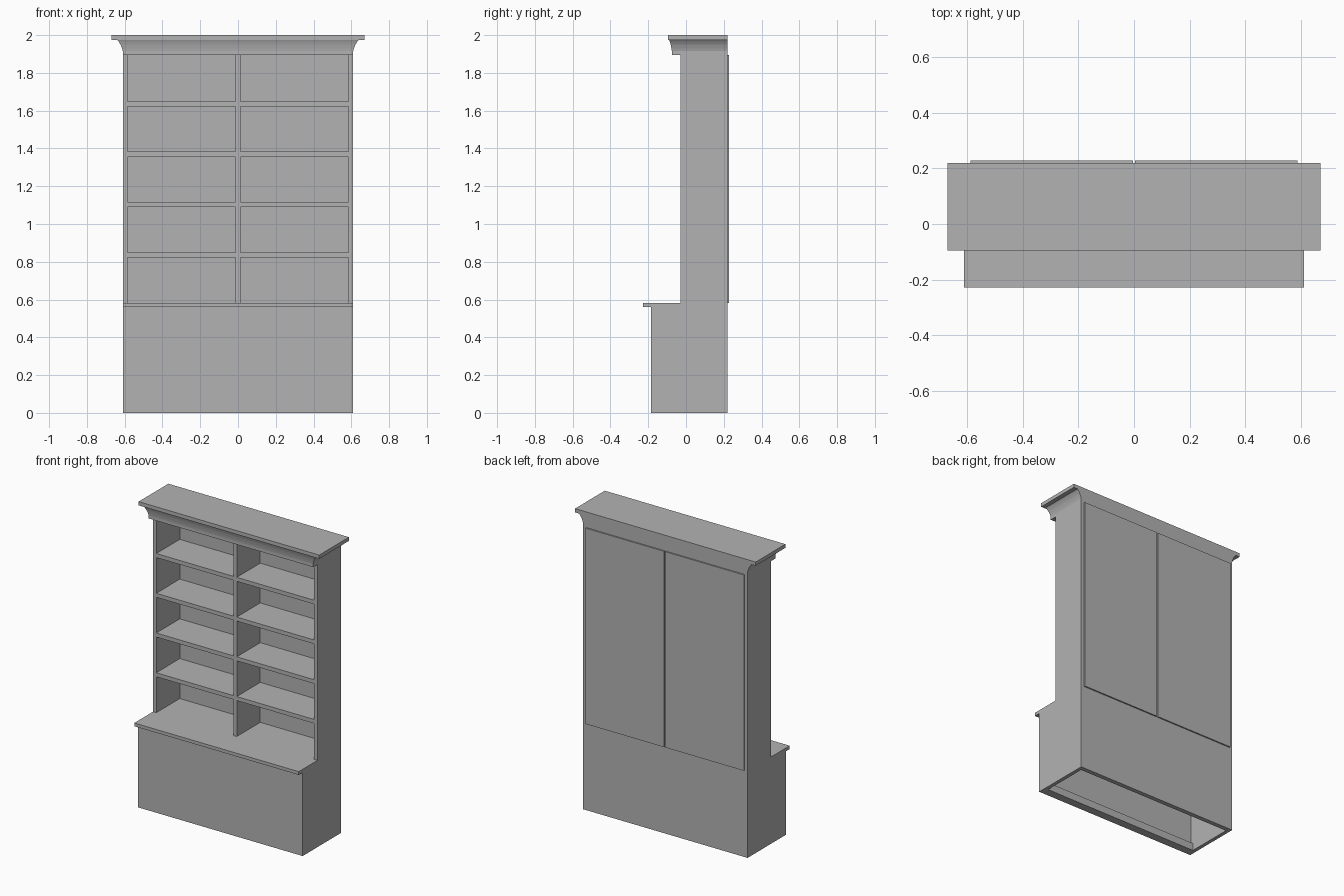
import bpy
import bmesh

cube = bpy.data.objects.get("Cube")
if cube:
    bpy.data.objects.remove(cube, do_unlink=True)

grey = bpy.data.materials.new("plain_grey")
grey.use_nodes = True
colour = (0.45, 0.45, 0.45, 1)
grey.diffuse_color = colour
grey.node_tree.nodes["Principled BSDF"].inputs["Base Color"].default_value = colour


def finish(name, bm):
    bmesh.ops.recalc_face_normals(bm, faces=bm.faces)
    mesh = bpy.data.meshes.new(name)
    bm.to_mesh(mesh)
    bm.free()
    mesh.materials.append(grey)
    obj = bpy.data.objects.new(name, mesh)
    bpy.context.collection.objects.link(obj)
    return obj


def box(name, x, y, z):
    """Box from (low, high) extents on each axis."""
    bm = bmesh.new()
    bmesh.ops.create_cube(bm, size=1)
    for v in bm.verts:
        v.co = [r[0] if c < 0 else r[1] for c, r in zip(v.co, (x, y, z))]
    return finish(name, bm)


def pair(name, x, y, z):
    """The same box on the left (+x) and right (-x)."""
    box("left_" + name, x, y, z)
    box("right_" + name, (-x[1], -x[0]), y, z)


WIDE, INNER, MID = 0.61, 0.585, 0.012
FRONT, BACK, REAR = -0.03, 0.2185, 0.2275
COUNTER, COUNTER_TOP, CROWN = 0.56, 0.582, 1.895

# Hollow base, open underneath
box("base_front", (-WIDE, WIDE), (-0.186, -0.148), (0, COUNTER))
pair("base_side", (INNER, WIDE), (-0.148, BACK), (0, COUNTER))
box("base_back", (-INNER, INNER), (0.188, BACK), (0, COUNTER))
box("base_rail", (-INNER, INNER), (-0.148, -0.13), (0, 0.05))
box("counter", (-WIDE, WIDE), (-REAR, BACK), (COUNTER, COUNTER_TOP))

# Upper uprights and shelves
upper = (COUNTER_TOP, CROWN)
pair("upright", (INNER, WIDE), (FRONT, BACK), upper)
box("divider", (-MID, MID), (FRONT, BACK), upper)
for i in range(4):
    z = 0.823 + i * 0.2665
    pair(f"shelf_{i + 1}", (MID, INNER), (FRONT, BACK), (z, z + 0.027))

# Back panels stand slightly proud
pair("back_panel", (0.004, 0.588), (BACK, REAR), upper)

# Cornice: a hollow curve swept round the front and both ends
profile = [(0.61, -0.075, CROWN), (0.61, -0.075, 1.915), (0.614, -0.077, 1.93),
           (0.622, -0.081, 1.95), (0.632, -0.086, 1.966), (0.64, -0.09, 1.975)]
bm = bmesh.new()
rings = [[bm.verts.new(p) for p in ((-x, y, z), (x, y, z), (x, BACK, z), (-x, BACK, z))]
         for x, y, z in profile]
for low, high in zip(rings, rings[1:]):
    for k in range(4):
        n = (k + 1) % 4
        bm.faces.new((low[k], low[n], high[n], high[k]))
bm.faces.new(rings[0])
bm.faces.new(rings[-1])
finish("cornice", bm)
box("top_slab", (-0.67, 0.67), (-0.096, BACK), (1.975, 2))
